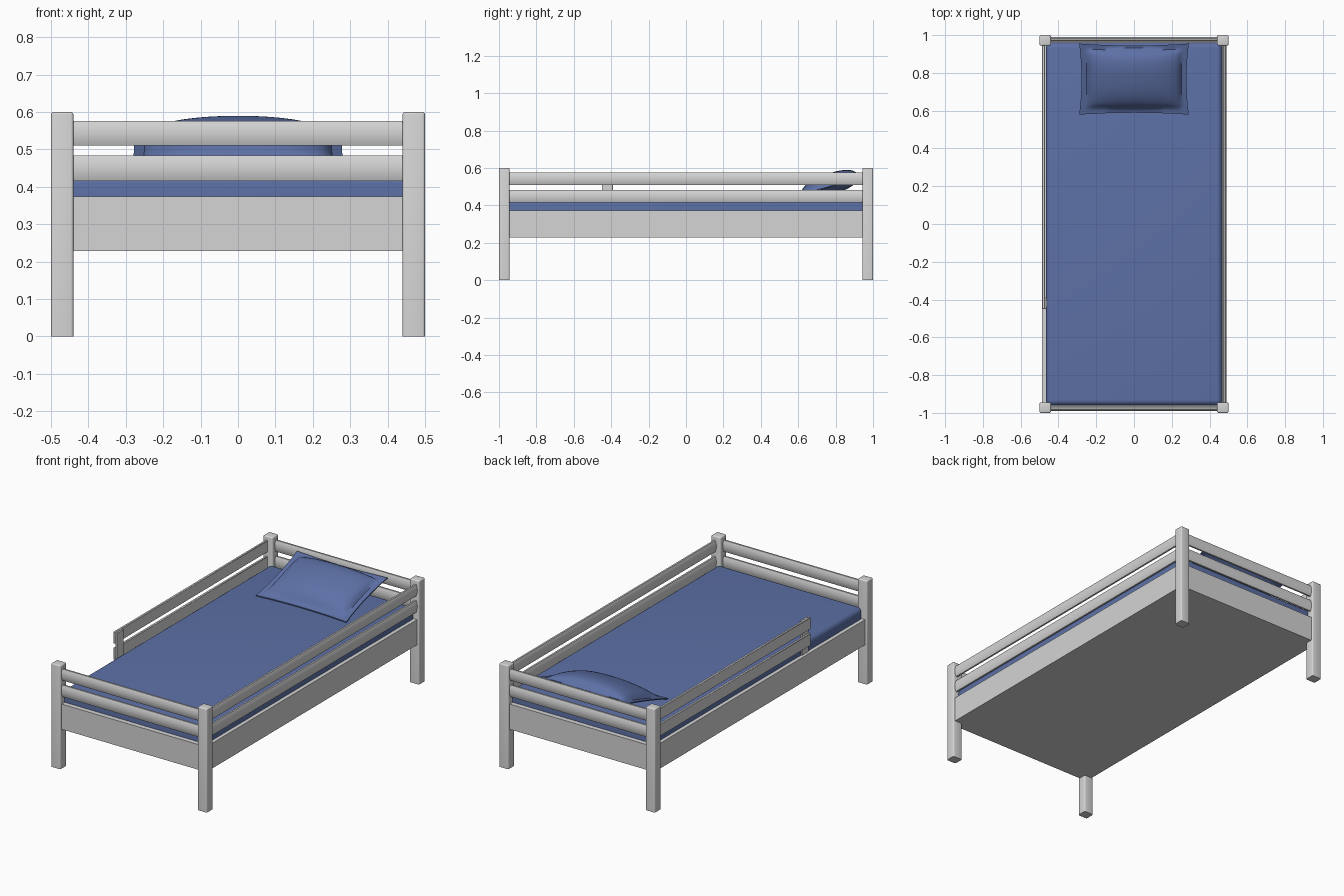
import bpy, bmesh, math
from mathutils import Vector

if "Cube" in bpy.data.objects:
    bpy.data.objects.remove(bpy.data.objects["Cube"], do_unlink=True)


def material(name, rgb):
    mat = bpy.data.materials.new(name)
    mat.use_nodes = True
    mat.diffuse_color = (*rgb, 1)
    mat.node_tree.nodes["Principled BSDF"].inputs["Base Color"].default_value = (*rgb, 1)
    return mat


paint = material("pale grey paint", (0.66, 0.66, 0.66))
fabric = material("blue fabric", (0.11, 0.165, 0.385))


def finish(name, bm, mat, angle=40):
    bmesh.ops.recalc_face_normals(bm, faces=bm.faces)
    mesh = bpy.data.meshes.new(name)
    bm.to_mesh(mesh)
    bm.free()
    mesh.materials.append(mat)
    obj = bpy.data.objects.new(name, mesh)
    bpy.context.collection.objects.link(obj)
    bpy.ops.object.select_all(action="DESELECT")
    obj.select_set(True)
    bpy.context.view_layer.objects.active = obj
    bpy.ops.object.shade_smooth_by_angle(angle=math.radians(angle))


def box(name, low, high, mat, bevel=0, segments=3):
    """Block whose edges are rounded everywhere except around the bottom."""
    low, high = Vector(low), Vector(high)
    bm = bmesh.new()
    bmesh.ops.create_cube(bm, size=1)
    for v in bm.verts:
        v.co = (low + high) / 2 + v.co * (high - low)
    if bevel:
        middle = (low.z + high.z) / 2
        edges = [e for e in bm.edges if max(v.co.z for v in e.verts) > middle]
        bmesh.ops.bevel(bm, geom=edges, offset=bevel, segments=segments,
                        profile=0.5, affect="EDGES")
    finish(name, bm, mat)


def rail(name, place, start, end, low, high):
    """Bar gently bowed on both its inner and outer face."""
    bm = bmesh.new()
    steps = 8
    profile = []
    for side in (1, -1):
        for i in range(steps + 1):
            t = side * (1 - 2 * i / steps)
            profile.append((side * (0.005 + 0.007 * (1 - t * t)),
                            (low + high) / 2 + t * (high - low) / 2))
    rings = [[bm.verts.new(place(along, out, z)) for out, z in profile]
             for along in (start, end)]
    for ring in rings:
        bm.faces.new(ring)
    for i in range(len(profile)):
        j = (i + 1) % len(profile)
        bm.faces.new((rings[0][i], rings[0][j], rings[1][j], rings[1][i]))
    finish(name, bm, paint)


# Corner legs
for x_name, sx in (("left", 1), ("right", -1)):
    for y_name, sy in (("front", -1), ("back", 1)):
        cx, cy = sx * 0.47, sy * 0.972
        box(f"{y_name}_{x_name}_leg", (cx - 0.03, cy - 0.028, 0),
            (cx + 0.03, cy + 0.028, 0.6), paint, 0.007)

# Base with closed underside
box("bed_base", (-0.488, -0.988, 0.228), (0.488, 0.988, 0.374), paint)

# Guard rails; the right side has flat boards stopping short for an entry gap
for level, low, high in (("lower", 0.415, 0.483), ("upper", 0.51, 0.576)):
    rail(f"left_{level}_rail", lambda a, o, z: (0.478 + o, a, z), -0.96, 0.96, low, high)
    box(f"right_{level}_rail", (-0.486, -0.45, low), (-0.472, 0.96, high), paint, 0.002, 1)
    for label, s in (("front", -1), ("back", 1)):
        rail(f"{label}_{level}_rail",
             lambda a, o, z: (a, s * (0.978 + o), z), -0.455, 0.455, low, high)

# Upright holding the free end of the short guard rails
box("rail_support", (-0.472, -0.45, 0.37), (-0.46, -0.39, 0.574), paint, 0.002, 1)

# Mattress
box("mattress", (-0.466, -0.96, 0.372), (0.466, 0.96, 0.438), fabric, 0.028, 6)


# Pillow with a flat hem, its back edge propped up
def pillow_height(x, y, side):
    a, b = min(abs(x) / 0.25, 1), min(abs(y) / 0.155, 1)
    puff = math.sqrt((1 - a ** 2.2) * (1 - b ** 2.5))
    return side * 0.003 + puff * (0.068 if side > 0 else -0.045)


bm = bmesh.new()
for side in (1, -1):
    grid = bmesh.ops.create_grid(bm, x_segments=40, y_segments=28, size=1)
    for v in grid["verts"]:
        u, w = v.co.x, v.co.y
        x = u * (0.278 + 0.012 * w * w)
        y = w * (0.178 + 0.01 * u * u)
        v.co = (x, 0.767 + y, 0.501 + 0.3 * y + pillow_height(x, y, side))
rim = [e for e in bm.edges if e.is_boundary]
bmesh.ops.bridge_loops(bm, edges=rim)
finish("pillow", bm, fabric, 50)
